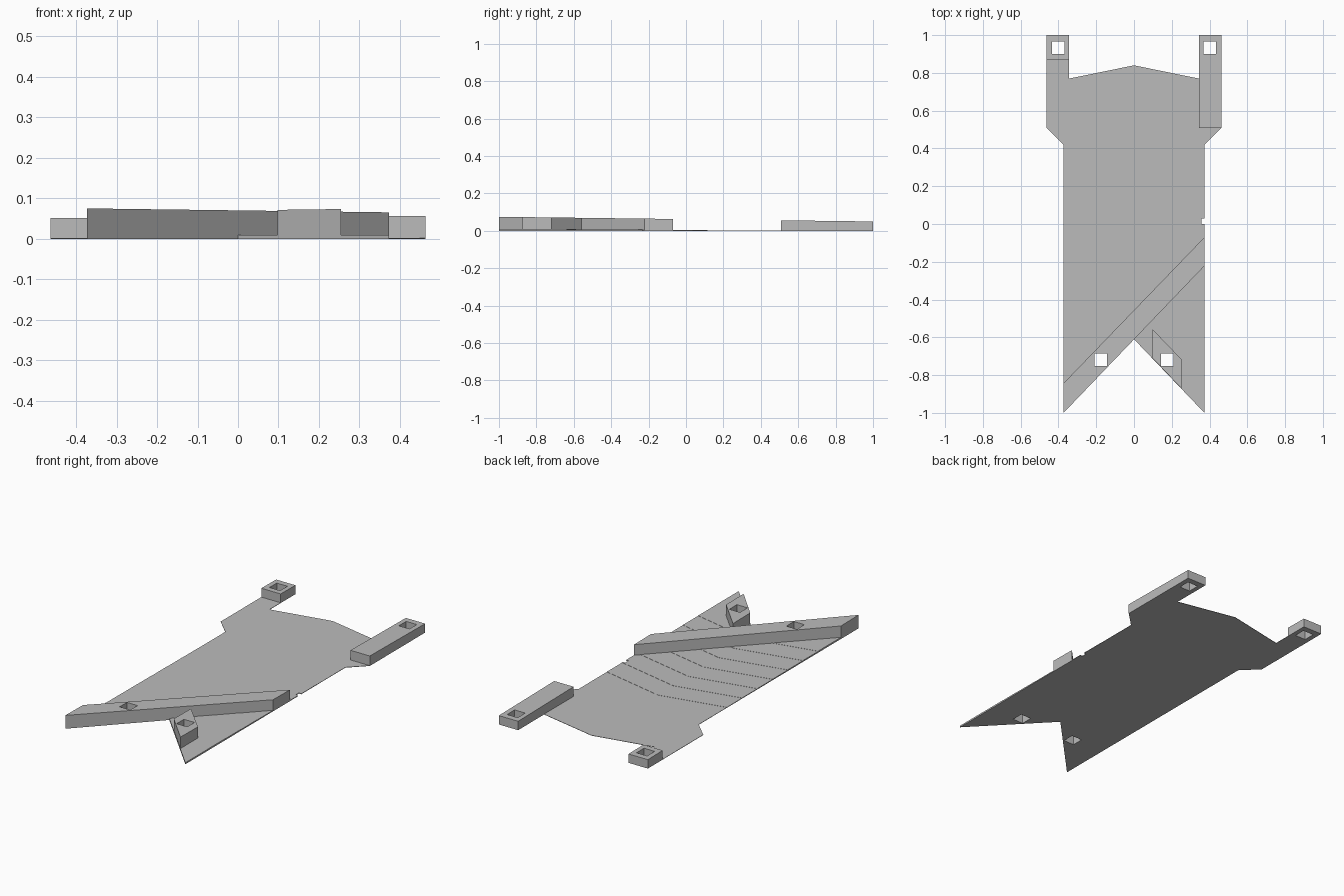
import bpy
import bmesh
from mathutils import Matrix

old = bpy.data.objects.get("Cube")
if old:
    bpy.data.objects.remove(old, do_unlink=True)

grey = bpy.data.materials.new("plain grey")
grey.use_nodes = True
COLOUR = (0.5, 0.5, 0.5, 1)
grey.diffuse_color = COLOUR
grey.node_tree.nodes["Principled BSDF"].inputs["Base Color"].default_value = COLOUR

BASE = 0.002    # base sheet thickness
STEP = 0.001    # rise of each overlapping layer
HALF = 0.373    # half width of the body
OUTER = 0.463   # half width across the arms
INNER = 0.343   # inner side of the arms


def link(name, bm):
    mesh = bpy.data.meshes.new(name)
    bmesh.ops.recalc_face_normals(bm, faces=bm.faces)
    bm.to_mesh(mesh)
    bm.free()
    mesh.materials.append(grey)
    obj = bpy.data.objects.new(name, mesh)
    bpy.context.collection.objects.link(obj)
    return obj


def prism(name, outline, bottom, top):
    """Upright prism; top is a function of y so it may slope."""
    bm = bmesh.new()
    low = [bm.verts.new((x, y, bottom)) for x, y in outline]
    high = [bm.verts.new((x, y, top(y))) for x, y in outline]
    bm.faces.new(low)
    bm.faces.new(high)
    for i in range(len(low)):
        j = (i + 1) % len(low)
        bm.faces.new((low[i], low[j], high[j], high[i]))
    return link(name, bm)


def slope(y):
    return 0.0625 - 0.0125 * y


def mirrored(half):
    """Complete a half outline running from back centre to front centre."""
    return half + [(-x, y) for x, y in reversed(half) if x > 0]


tail = [(HALF, -1), (0, -0.61)]

# Base sheet with two back arms and a forked front
parts = [prism("base_sheet", mirrored([
    (0, 0.84), (INNER, 0.77), (INNER, 1), (OUTER, 1),
    (OUTER, 0.508), (HALF, 0.42)] + tail), 0, lambda y: BASE)]

# Thin overlapping layers with chevron edges
for i in range(7):
    apex = 0.25 - 0.135 * i
    low = BASE + i * STEP
    parts.append(prism(f"chevron_layer_{i + 1}",
                       mirrored([(0, apex), (HALF, apex - 0.08)] + tail),
                       low, lambda y, t=low + STEP: t))

# Raised bars and blocks
parts.append(prism("diagonal_bar", [
    (-HALF, -1), (HALF, -0.222), (HALF, -0.07), (-HALF, -0.843)], BASE, slope))
parts.append(prism("front_block", [
    (0.098, -0.71), (0.255, -0.875), (0.255, -0.72), (0.098, -0.557)], BASE, slope))
for name, side, start in (("left_back_bar", 1, 0.508), ("right_back_block", -1, 0.868)):
    parts.append(prism(name, [(side * x, y) for x, y in (
        (INNER, start), (OUTER, start), (OUTER, 1), (INNER, 1))], BASE, slope))

# Square holes and the small nick in the left edge
bm = bmesh.new()
cuts = [(s * x, y, 0.066) for s in (-1, 1) for x, y in ((0.177, -0.718), (0.402, 0.933))]
cuts.append((HALF, 0.014, 0.03))
for x, y, size in cuts:
    bmesh.ops.create_cube(bm, size=1, matrix=Matrix.Translation((x, y, 0))
                          @ Matrix.Diagonal((size, size, 0.5, 1)))
cutter = link("hole_cutter", bm)
cutter.hide_render = True

for part in parts:
    cut = part.modifiers.new("holes", 'BOOLEAN')
    cut.operation = 'DIFFERENCE'
    cut.solver = 'EXACT'
    cut.object = cutter
    bpy.context.view_layer.objects.active = part
    bpy.ops.object.modifier_apply(modifier=cut.name)

bpy.data.objects.remove(cutter, do_unlink=True)
